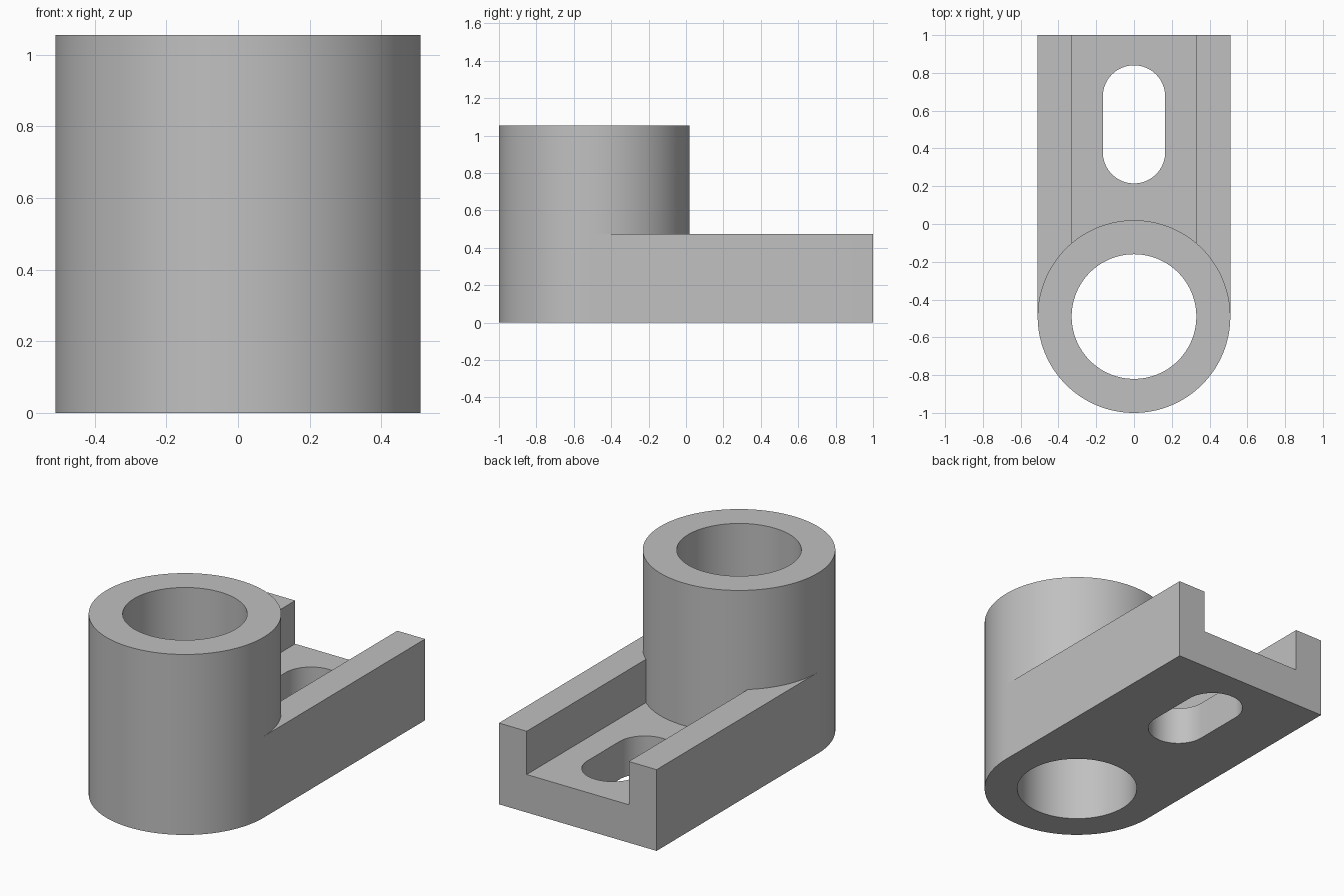
import bpy
import bmesh
from math import cos, sin, pi, radians
from mathutils import Vector

cube = bpy.data.objects.get("Cube")
if cube:
    bpy.data.objects.remove(cube, do_unlink=True)

HALF_W, BORE_R, SLOT_R = 0.51, 0.33, 0.165
HEIGHT, RAIL_Z, FLOOR_Z = 1.055, 0.475, 0.222
BOSS_Y, BACK_Y = -0.49, 1.0
SLOT_Y0, SLOT_Y1 = 0.38, 0.675

grey = bpy.data.materials.new("plain grey")
grey.use_nodes = True
colour = (0.53, 0.53, 0.53, 1)
grey.diffuse_color = colour
for node in grey.node_tree.nodes:
    if node.type == 'BSDF_PRINCIPLED':
        node.inputs["Base Color"].default_value = colour


def prism(name, points, direction):
    """Extrude a closed outline along a direction."""
    bm = bmesh.new()
    face = bm.faces.new([bm.verts.new(p) for p in points])
    result = bmesh.ops.extrude_face_region(bm, geom=[face])
    moved = [v for v in result["geom"] if isinstance(v, bmesh.types.BMVert)]
    bmesh.ops.translate(bm, verts=moved, vec=Vector(direction))
    bmesh.ops.recalc_face_normals(bm, faces=bm.faces)
    mesh = bpy.data.meshes.new(name)
    bm.to_mesh(mesh)
    bm.free()
    mesh.materials.append(grey)
    obj = bpy.data.objects.new(name, mesh)
    bpy.context.collection.objects.link(obj)
    return obj


def stadium(radius, y0, y1, z, half_steps=64):
    """Outline of two half circles; a full circle when y0 equals y1."""
    points = []
    for centre, start in ((y1, 0), (y0, pi)):
        last = half_steps if y0 == y1 else half_steps + 1
        for i in range(last):
            a = start + pi * i / half_steps
            points.append((radius * cos(a), centre + radius * sin(a), z))
    return points


def combine(target, tool, operation):
    mod = target.modifiers.new(operation.lower(), 'BOOLEAN')
    mod.operation = operation
    mod.solver = 'EXACT'
    mod.object = tool
    bpy.context.view_layer.objects.active = target
    bpy.ops.object.modifier_apply(modifier=mod.name)
    bpy.data.objects.remove(tool, do_unlink=True)


# Channel-shaped base with two raised side rails
half = [(HALF_W, 0), (HALF_W, RAIL_Z), (BORE_R, RAIL_Z), (BORE_R, FLOOR_Z)]
section = half + [(-x, z) for x, z in reversed(half)]
bracket = prism("slotted_bracket", [(x, BOSS_Y, z) for x, z in section],
                (0, BACK_Y - BOSS_Y, 0))

# Upright round boss
boss = prism("boss", stadium(HALF_W, BOSS_Y, BOSS_Y, 0), (0, 0, HEIGHT))
combine(bracket, boss, 'UNION')

# Through bore and adjustment slot
bore = prism("bore_cutter", stadium(BORE_R, BOSS_Y, BOSS_Y, -0.1), (0, 0, HEIGHT + 0.2))
slot = prism("slot_cutter", stadium(SLOT_R, SLOT_Y0, SLOT_Y1, -0.1), (0, 0, HEIGHT))
for cutter in (bore, slot):
    cutter.hide_render = True
    combine(bracket, cutter, 'DIFFERENCE')

# Smooth round walls, sharp edges kept
bpy.ops.object.select_all(action='DESELECT')
bracket.select_set(True)
bpy.context.view_layer.objects.active = bracket
bpy.ops.object.shade_smooth_by_angle(angle=radians(30))
